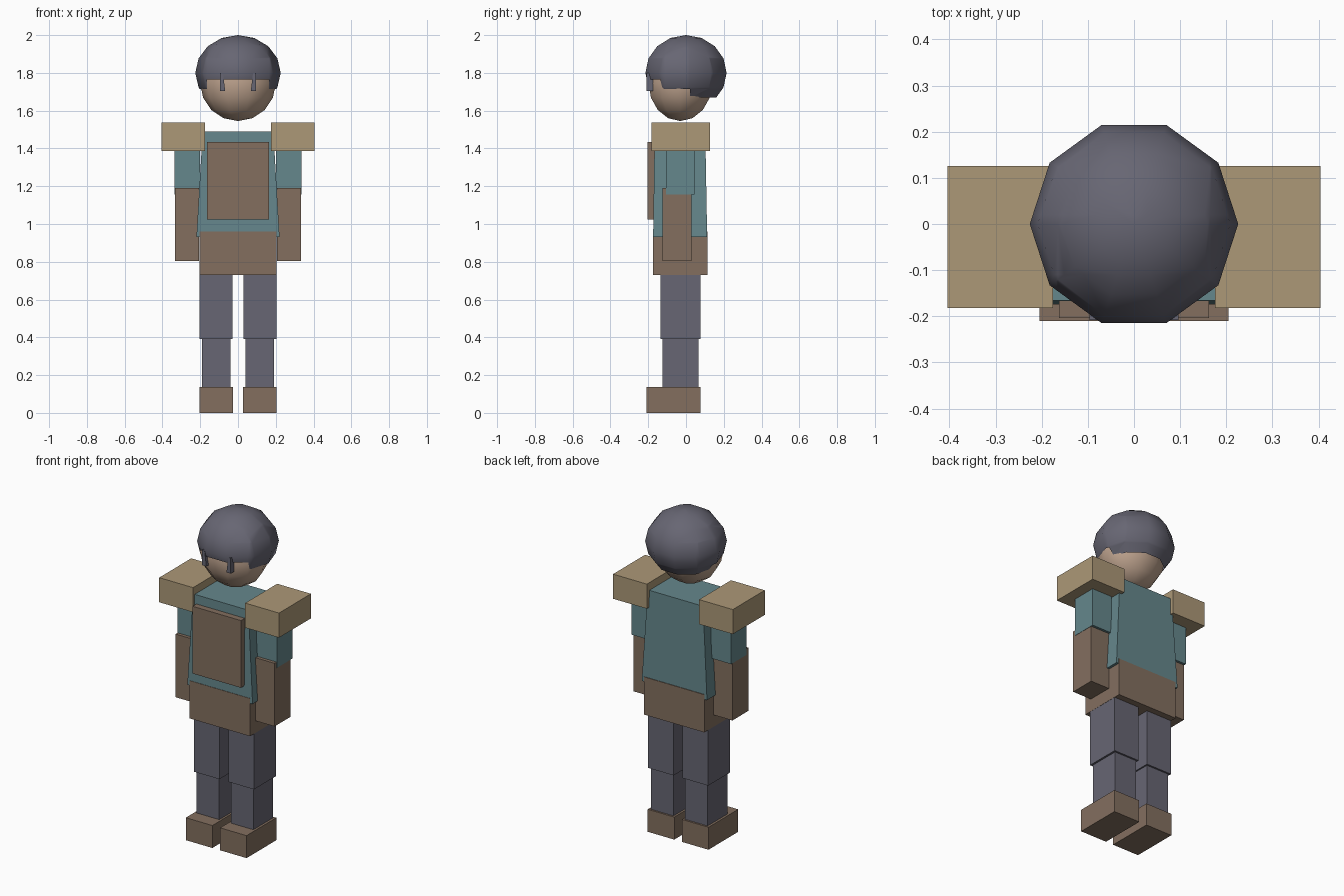
import bpy, bmesh, math
from mathutils import Vector

if "Cube" in bpy.data.objects:
    bpy.data.objects.remove(bpy.data.objects["Cube"])


def material(name, r, g, b):
    m = bpy.data.materials.new(name)
    lin = [((c / 255 + 0.055) / 1.055) ** 2.4 for c in (r, g, b)]
    m.diffuse_color = (*lin, 1)
    m.use_nodes = True
    m.node_tree.nodes["Principled BSDF"].inputs["Base Color"].default_value = m.diffuse_color
    return m


SLATE = material("slate", 103, 102, 115)
TEAL = material("teal", 101, 135, 140)
BROWN = material("brown", 131, 111, 95)
TAN = material("tan", 172, 152, 119)
SKIN = material("skin", 190, 163, 142)


def finish(name, bm, mat):
    bmesh.ops.recalc_face_normals(bm, faces=bm.faces)
    me = bpy.data.meshes.new(name)
    bm.to_mesh(me)
    bm.free()
    me.materials.append(mat)
    ob = bpy.data.objects.new(name, me)
    bpy.context.collection.objects.link(ob)
    return ob


def box(name, mat, x, y, z, top=None):
    """Box from ranges; top gives a different (x, y) range for the upper face."""
    bm = bmesh.new()
    tx, ty = top or (x, y)
    rings = []
    for (xa, xb), (ya, yb), h in ((x, y, z[0]), (tx, ty, z[1])):
        rings.append([bm.verts.new((px, py, h)) for px, py in
                      ((xa, ya), (xb, ya), (xb, yb), (xa, yb))])
    low, high = rings
    bm.faces.new(low[::-1])
    bm.faces.new(high)
    for i in range(4):
        j = (i + 1) % 4
        bm.faces.new((low[i], low[j], high[j], high[i]))
    return finish(name, bm, mat)


def pair(name, mat, x, y, z, top=None):
    """Left and right copies of a box."""
    flip = lambda r: (-r[1], -r[0])
    box("right_" + name, mat, x, y, z, top)
    box("left_" + name, mat, flip(x), y, z, top and (flip(top[0]), top[1]))


def ellipsoid(center, radii, segments=10, rings=8):
    bm = bmesh.new()
    c = Vector(center)

    def point(i, k):
        t, a = math.pi * i / rings, math.tau * k / segments
        return c + Vector((radii[0] * math.sin(t) * math.cos(a),
                           radii[1] * math.sin(t) * math.sin(a),
                           radii[2] * math.cos(t)))
    top, bottom = bm.verts.new(point(0, 0)), bm.verts.new(point(rings, 0))
    loops = [[bm.verts.new(point(i, k)) for k in range(segments)]
             for i in range(1, rings)]
    for k in range(segments):
        n = (k + 1) % segments
        bm.faces.new((top, loops[0][k], loops[0][n]))
        bm.faces.new((bottom, loops[-1][n], loops[-1][k]))
        for a, b in zip(loops, loops[1:]):
            bm.faces.new((a[k], b[k], b[n], a[n]))
    return bm


def smooth(ob):
    for p in ob.data.polygons:
        p.use_smooth = True


# Head
smooth(finish("head", ellipsoid((0, -0.03, 1.745), (0.2, 0.177, 0.2)), SKIN))

# Hair cap with a stepped lower edge: high fringe, lower sides, lowest nape
hair = ellipsoid((0, 0, 1.8), (0.226, 0.226, 0.2))
cuts = [((0, 0, z), (0, 0, 1)) for z in (1.67, 1.715, 1.765)]
cuts += [((0, y, 0), (0, 1, 0)) for y in (-0.11, 0.02)]
cuts += [((x, 0, 0), (1, 0, 0)) for x in (-0.165, 0.165)]
for co, no in cuts:
    bmesh.ops.bisect_plane(hair, geom=hair.verts[:] + hair.edges[:] + hair.faces[:],
                           plane_co=co, plane_no=no)


def hair_edge(c):
    if c.y < -0.11 and abs(c.x) < 0.165:
        return 1.765
    return 1.715 if c.y < 0.02 else 1.67


bmesh.ops.delete(hair, context='FACES', geom=[
    f for f in hair.faces
    if f.calc_center_median().z < hair_edge(f.calc_center_median())])
smooth(finish("hair", hair, SLATE))

# Loose locks on the forehead
pair("hair_lock", SLATE, (0.068, 0.096), (-0.208, -0.175), (1.705, 1.8),
     ((0.08, 0.096), (-0.208, -0.175)))

# Torso, hips and chest plate
box("torso", TEAL, (-0.22, 0.22), (-0.174, 0.112), (0.93, 1.49),
    ((-0.187, 0.187), (-0.166, 0.102)))
box("hips", BROWN, (-0.204, 0.204), (-0.176, 0.115), (0.73, 0.96))
box("chest_plate", BROWN, (-0.163, 0.163), (-0.204, -0.16), (1.025, 1.435))

# Arms and shoulder pads
pair("shoulder_pad", TAN, (0.176, 0.404), (-0.182, 0.126), (1.387, 1.537))
pair("upper_arm", TEAL, (0.2, 0.336), (-0.105, 0.045), (1.155, 1.43))
pair("forearm", BROWN, (0.207, 0.334), (-0.125, 0.03), (0.805, 1.19))

# Legs and shoes
pair("thigh", SLATE, (0.03, 0.203), (-0.136, 0.076), (0.39, 0.74))
pair("shin", SLATE, (0.039, 0.191), (-0.125, 0.065), (0.12, 0.4))
pair("shoe", BROWN, (0.026, 0.205), (-0.21, 0.076), (0, 0.137))
